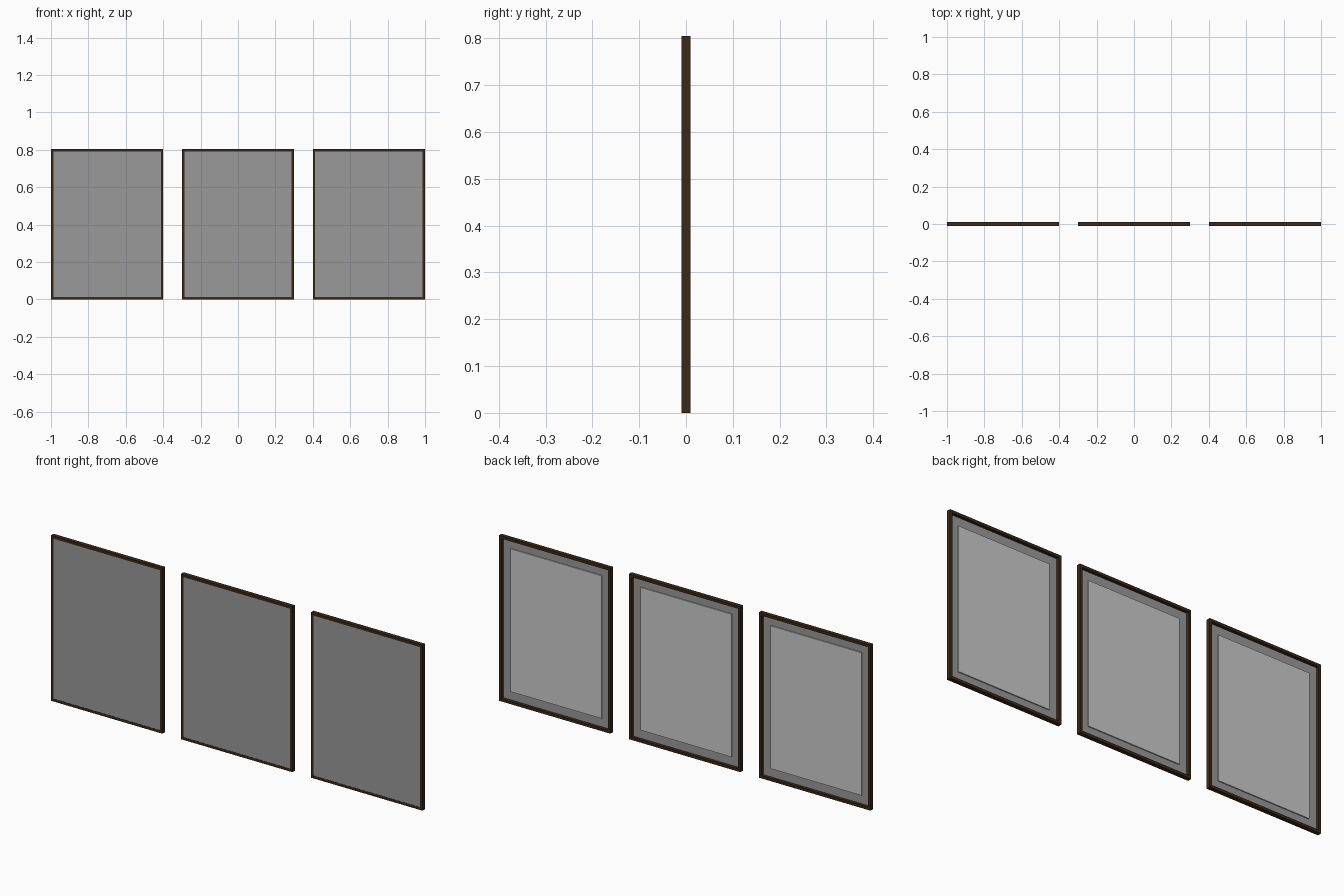
import bpy

if "Cube" in bpy.data.objects:
    bpy.data.objects.remove(bpy.data.objects["Cube"])

W, H, D, B = 0.6, 0.805, 0.02, 0.013   # outer width, height, depth, border


def material(name, rgb):
    m = bpy.data.materials.new(name)
    m.diffuse_color = (*rgb, 1)
    m.use_nodes = True
    m.node_tree.nodes["Principled BSDF"].inputs["Base Color"].default_value = m.diffuse_color
    return m


wood = material("dark_wood", (0.045, 0.022, 0.008))
print_grey = material("print_grey", (0.32, 0.32, 0.32))


def box(name, x, y, z, sx, sy, sz, mat=None):
    bpy.ops.mesh.primitive_cube_add(size=1, location=(x, y, z))
    ob = bpy.context.object
    ob.name = name
    ob.scale = (sx, sy, sz)
    if mat:
        ob.data.materials.append(mat)
    return ob


for cx, side in ((-0.7, "left"), (0, "middle"), (0.7, "right")):
    # frame rails and stiles
    for s, end in ((-1, "bottom"), (1, "top")):
        box(f"{side}_{end}_rail", cx, 0, H / 2 + s * (H - B) / 2, W, D, B, wood)
    for s, end in ((-1, "left"), (1, "right")):
        box(f"{side}_{end}_stile", cx + s * (W - B) / 2, 0, H / 2, B, D, H - 2 * B, wood)
    # picture almost flush with the front, recessed at the back
    box(f"{side}_picture", cx, -0.007, H / 2, W - 2 * B, 0.004, H - 2 * B, print_grey)
    # smaller raised backing board
    box(f"{side}_backing_board", cx, -0.0025, H / 2, W - 0.11, 0.005, H - 0.11)
